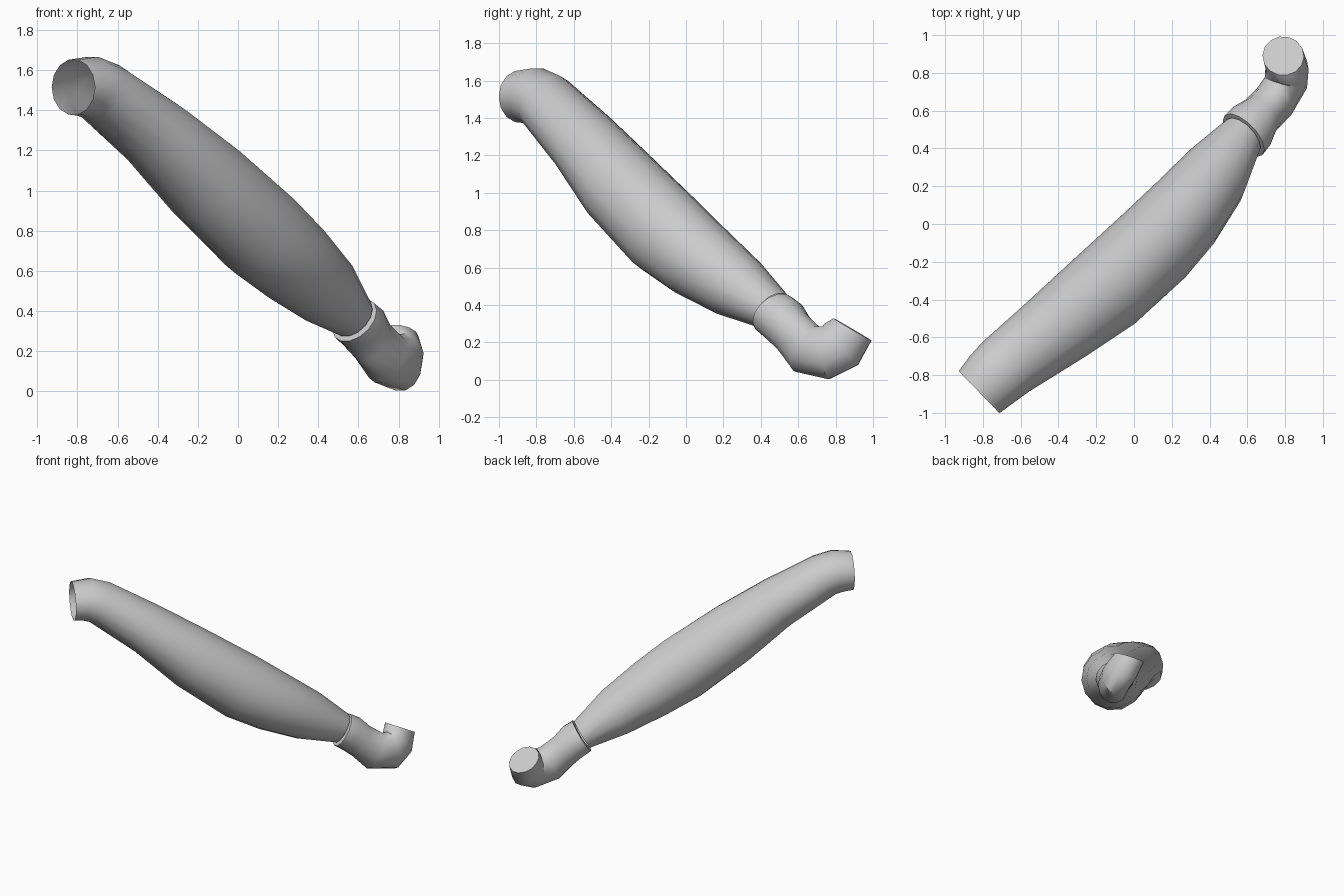
import bpy, bmesh, math
from mathutils import Vector

cube = bpy.data.objects.get("Cube")
if cube:
    bpy.data.objects.remove(cube, do_unlink=True)

grey = bpy.data.materials.new("plain grey")
grey.use_nodes = True
COLOUR = (0.6, 0.6, 0.6, 1)
grey.diffuse_color = COLOUR
grey.node_tree.nodes["Principled BSDF"].inputs["Base Color"].default_value = COLOUR

SIDES = 14
AXIS = Vector((0.62, 0.59, -0.52)).normalized()
SIDE = AXIS.cross(Vector((0, 0, 1))).normalized()
UP = SIDE.cross(AXIS)


def loft(name, rings, cap_end):
    """Skin over elliptical rings: (centre, direction, half width, half height)."""
    bm = bmesh.new()
    loops = []
    for centre, direction, width, height in rings:
        n = Vector(direction).normalized()
        side = n.cross(Vector((0, 0, 1))).normalized()
        up = side.cross(n)
        loops.append([bm.verts.new(Vector(centre) + side * width * math.cos(a) + up * height * math.sin(a))
                      for a in (math.tau * i / SIDES for i in range(SIDES))])
    for low, high in zip(loops, loops[1:]):
        for i in range(SIDES):
            j = (i + 1) % SIDES
            bm.faces.new((low[i], low[j], high[j], high[i]))
    if cap_end:
        bm.faces.new(loops[-1])
    bmesh.ops.recalc_face_normals(bm, faces=bm.faces)
    mesh = bpy.data.meshes.new(name)
    bm.to_mesh(mesh)
    bm.free()
    mesh.materials.append(grey)
    obj = bpy.data.objects.new(name, mesh)
    bpy.context.collection.objects.link(obj)
    bpy.ops.object.select_all(action="DESELECT")
    obj.select_set(True)
    bpy.context.view_layer.objects.active = obj
    bpy.ops.object.shade_smooth_by_angle(angle=math.radians(40))
    return obj


# Limb: open bent mouth, then a swelling that bulges to one side
limb = [((-0.82, -0.89, 1.515), (0.7, 0.68, 0), 0.155, 0.14),
        ((-0.75, -0.82, 1.52), (0.67, 0.64, -0.25), 0.17, 0.155)]
profile = [(-1.64, 0.08, 0.75, 0.18, 0.158), (-1.24, 0.12, 0.742, 0.21, 0.185),
           (-0.85, 0.15, 0.705, 0.235, 0.226), (-0.41, 0.157, 0.678, 0.235, 0.243),
           (-0.14, 0.145, 0.678, 0.222, 0.222), (0.16, 0.11, 0.688, 0.19, 0.182),
           (0.44, 0.06, 0.698, 0.122, 0.112)]
for along, across, rise, width, height in profile:
    limb.append((AXIS * along + SIDE * across + UP * rise, AXIS, width, height))
loft("limb", limb, False)

# Foot: cuff lip around the limb end, bent ankle and upturned toe
foot = [((0.58, 0.47, 0.36), AXIS, 0.1, 0.09),
        ((0.58, 0.47, 0.355), AXIS, 0.145, 0.125),
        ((0.625, 0.52, 0.315), AXIS, 0.14, 0.13),
        ((0.67, 0.575, 0.25), AXIS, 0.115, 0.125),
        ((0.74, 0.645, 0.165), (0.5, 0.65, -0.45), 0.115, 0.14),
        ((0.805, 0.75, 0.145), (0.25, 0.95, 0.1), 0.115, 0.145),
        ((0.81, 0.83, 0.19), (0.08, 0.75, 0.6), 0.115, 0.145),
        ((0.79, 0.89, 0.27), (0.02, 0.5, 0.85), 0.11, 0.12)]
loft("foot", foot, True)
